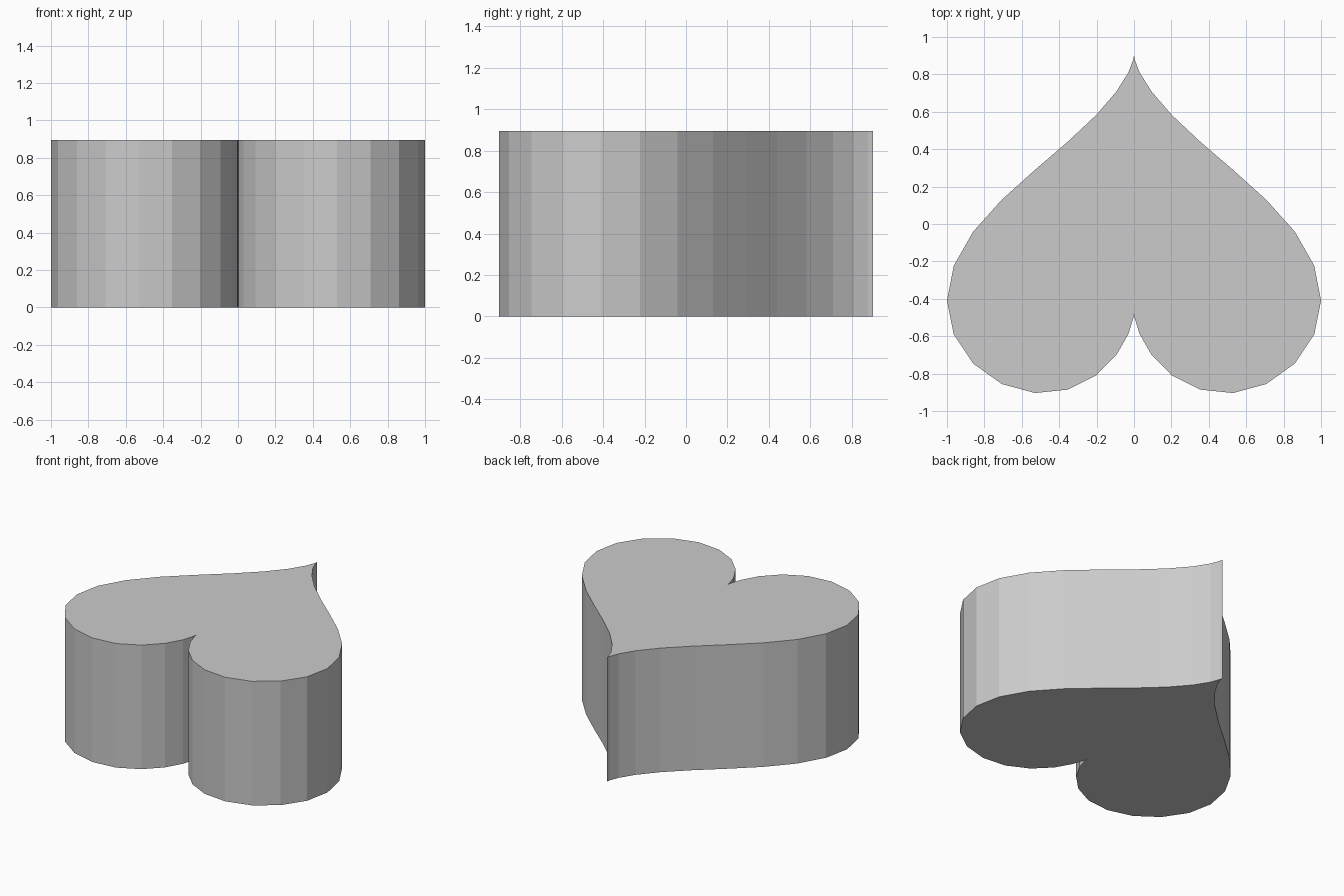
import bpy, bmesh
from math import sin, cos, pi

if "Cube" in bpy.data.objects:
    bpy.data.objects.remove(bpy.data.objects["Cube"])

SEGMENTS = 40
HEIGHT = 0.895
OFFSET = -0.16  # centres the outline on y = 0


def heart_point(t):
    x = sin(t) ** 3
    y = -(13 * cos(t) - 5 * cos(2 * t) - 2 * cos(3 * t) - cos(4 * t)) / 16 + OFFSET
    return (x, y, 0)


# Heart outline, point towards +y, extruded upward
bm = bmesh.new()
outline = [bm.verts.new(heart_point(2 * pi * i / SEGMENTS)) for i in range(SEGMENTS)]
base = bm.faces.new(outline)
result = bmesh.ops.extrude_face_region(bm, geom=[base], use_keep_orig=True)
top = [g for g in result["geom"] if isinstance(g, bmesh.types.BMVert)]
bmesh.ops.translate(bm, verts=top, vec=(0, 0, HEIGHT))
bmesh.ops.recalc_face_normals(bm, faces=bm.faces)

mesh = bpy.data.meshes.new("heart_block")
bm.to_mesh(mesh)
bm.free()
heart = bpy.data.objects.new("heart_block", mesh)
bpy.context.collection.objects.link(heart)
